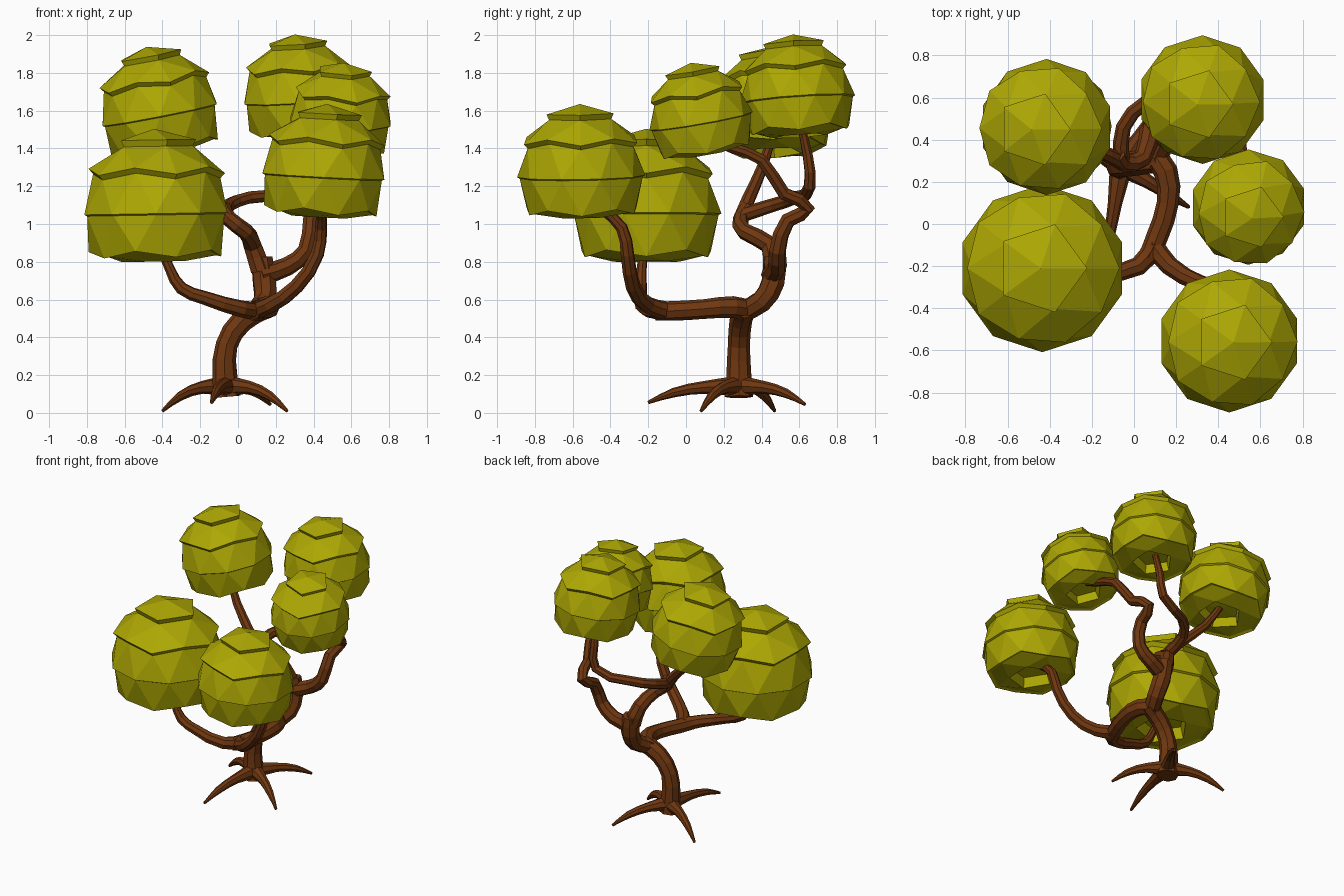
import bpy, bmesh
from math import sin, cos, radians
from mathutils import Matrix, Vector

if "Cube" in bpy.data.objects:
    bpy.data.objects.remove(bpy.data.objects["Cube"])


def material(name, color):
    m = bpy.data.materials.new(name)
    m.diffuse_color = (*color, 1)
    m.use_nodes = True
    m.node_tree.nodes["Principled BSDF"].inputs["Base Color"].default_value = m.diffuse_color
    return m


bark = material("bark", (0.16, 0.038, 0.005))
leaf = material("leaf", (0.42, 0.39, 0.001))


def limb(name, points):
    """Tapered eight-sided tube through (x, y, z, radius) points."""
    cu = bpy.data.curves.new(name, 'CURVE')
    cu.dimensions = '3D'
    cu.bevel_depth = 1.0
    cu.bevel_resolution = 2
    cu.resolution_u = 2
    cu.use_fill_caps = True
    sp = cu.splines.new('BEZIER')
    sp.bezier_points.add(len(points) - 1)
    sp.use_smooth = False
    for bp, (x, y, z, r) in zip(sp.bezier_points, points):
        bp.co = (x, y, z)
        bp.radius = r
        bp.handle_left_type = bp.handle_right_type = 'AUTO'
    ob = bpy.data.objects.new(name, cu)
    bpy.context.collection.objects.link(ob)
    cu.materials.append(bark)
    bpy.ops.object.select_all(action='DESELECT')
    ob.select_set(True)
    bpy.context.view_layer.objects.active = ob
    bpy.ops.object.convert(target='MESH')


# Trunk and arched roots
limb("trunk", [(-.06, .28, .085, .075), (-.07, .28, .2, .066), (-.06, .28, .36, .058),
               (.02, .29, .485, .06), (.13, .31, .555, .062)])
for i, (x, y, z) in enumerate([(.26, .08, .01), (-.14, -.2, .055),
                               (-.40, .47, .01), (.17, .63, .045)]):
    dx, dy = x + .06, y - .28
    limb(f"root_{i + 1}", [(-.06, .28, .14, .055),
                           (-.06 + dx * .38, .28 + dy * .38, .135, .034),
                           (-.06 + dx * .72, .28 + dy * .72, z * .4 + .085, .025),
                           (x, y, z, .009)])

# Front limb, forking left and right
limb("front_limb", [(.08, .34, .54, .055), (.15, .25, .56, .058), (.16, .1, .55, .052),
                    (.11, -.06, .54, .052), (.07, -.16, .54, .05)])
limb("front_left_branch", [(.10, -.1, .54, .05), (.02, -.2, .55, .045), (-.18, -.24, .61, .037),
                           (-.30, -.24, .66, .034), (-.36, -.235, .76, .027), (-.42, -.22, .9, .022)])
limb("front_right_branch", [(.09, -.1, .54, .05), (.17, -.2, .57, .045), (.31, -.28, .67, .04),
                            (.42, -.31, .84, .036), (.44, -.34, .98, .032), (.44, -.45, 1.08, .026),
                            (.44, -.52, 1.13, .02)])

# Back limb, forking into a right limb and a left limb
limb("back_limb", [(.08, .28, .53, .055), (.14, .40, .59, .06), (.14, .46, .69, .064),
                   (.125, .47, .82, .06)])
limb("back_right_branch", [(.12, .45, .73, .055), (.26, .485, .775, .05), (.36, .485, .86, .045),
                           (.385, .54, 1.02, .042), (.41, .645, 1.085, .038), (.45, .52, 1.16, .036),
                           (.5, .4, 1.34, .032), (.52, .22, 1.41, .027), (.53, .12, 1.45, .02)])
limb("back_left_limb", [(.12, .46, .76, .058), (.075, .44, .89, .05), (.04, .31, .96, .044),
                        (-.05, .29, 1.03, .042), (-.08, .33, 1.09, .04)])
limb("back_left_branch", [(-.05, .29, 1.03, .04), (-.13, .33, 1.13, .036),
                          (-.29, .40, 1.29, .03), (-.40, .46, 1.48, .022)])
limb("back_middle_branch", [(-.06, .3, 1.05, .04), (-.05, .46, 1.10, .036), (.06, .58, 1.14, .034),
                            (.29, .655, 1.2, .032), (.31, .645, 1.36, .028), (.32, .60, 1.55, .02)])


def crown(name, center, r, tilt_x, tilt_y):
    """Icosphere-style ball in overlapping tiers, hollow underneath."""
    bm = bmesh.new()

    def ring(n, start, thetas, s, drop=0):
        out = []
        for i in range(n):
            t, a = radians(thetas[i % len(thetas)]), radians(start + i * 360 / n)
            out.append(bm.verts.new((s * sin(t) * cos(a), s * sin(t) * sin(a),
                                     1.12 * s * cos(t) - drop)))
        return out

    def fan(pole, a):
        for i in range(len(a)):
            bm.faces.new((pole, a[i - 1], a[i]))

    def step(a, b):                      # underside of an overhanging tier
        for i in range(len(a)):
            bm.faces.new((a[i - 1], a[i], b[i], b[i - 1]))

    def five_ten(a, b, o):               # five-point ring to ten-point ring
        for k in range(5):
            j = 2 * k + o
            bm.faces.new((a[k], b[j - 1], b[j]))
            bm.faces.new((a[k], b[j], b[(j + 1) % 10]))
            bm.faces.new((a[k], b[(j + 1) % 10], a[(k + 1) % 5]))

    def zigzag(a, b, shift):             # ten-point ring to ten-point ring
        for j in range(10):
            n = (j + 1) % 10
            if shift:
                bm.faces.new((a[j], b[j], a[n]))
                bm.faces.new((a[n], b[j], b[n]))
            else:
                bm.faces.new((a[j], b[j], b[n]))
                bm.faces.new((a[j], b[n], a[n]))

    upper, lower = (63.4, 58.3), (121.7, 116.6)
    cap = ring(5, 0, (31.7,), 1.06, .02)
    cap_in = ring(5, 0, (31.7,), .98, .03)
    up = ring(10, 0, upper, 1.05)
    up_in = ring(10, 0, upper, .98, .03)
    mid = ring(10, 18, (90,), 1.01)
    mid_in = ring(10, 18, (90,), .97, .02)
    low = ring(10, 0, lower, 1.02, -.01)
    low_in = ring(10, 0, lower, .94, .02)
    base = ring(5, 36, (141,), .74)
    base_in = ring(5, 36, (141,), .64, -.12)
    fan(bm.verts.new((0, 0, 1.14)), cap)
    step(cap, cap_in)
    five_ten(cap_in, up, 0)
    step(up, up_in)
    zigzag(up_in, mid, True)
    step(mid, mid_in)
    zigzag(mid_in, low, False)
    step(low, low_in)
    five_ten(base, low_in, 1)
    step(base, base_in)
    fan(bm.verts.new((0, 0, -.45)), base_in)
    bmesh.ops.recalc_face_normals(bm, faces=bm.faces)
    bm.transform(Matrix.Translation(Vector(center))
                 @ Matrix.Rotation(radians(tilt_x), 4, 'X')
                 @ Matrix.Rotation(radians(tilt_y), 4, 'Y') @ Matrix.Scale(r, 4))
    me = bpy.data.meshes.new(name)
    bm.to_mesh(me)
    bm.free()
    me.materials.append(leaf)
    bpy.context.collection.objects.link(bpy.data.objects.new(name, me))


# Leaf crowns
crown("front_left_crown", (-.435, -.21, 1.055), .394, 0, -1)
crown("back_left_crown", (-.415, .46, 1.58), .32, 2, -11)
crown("back_right_crown", (.325, .59, 1.66), .303, 4, -4)
crown("right_crown", (.543, .08, 1.545), .275, 10, 3)
crown("front_right_crown", (.452, -.555, 1.253), .336, 1, 3)
